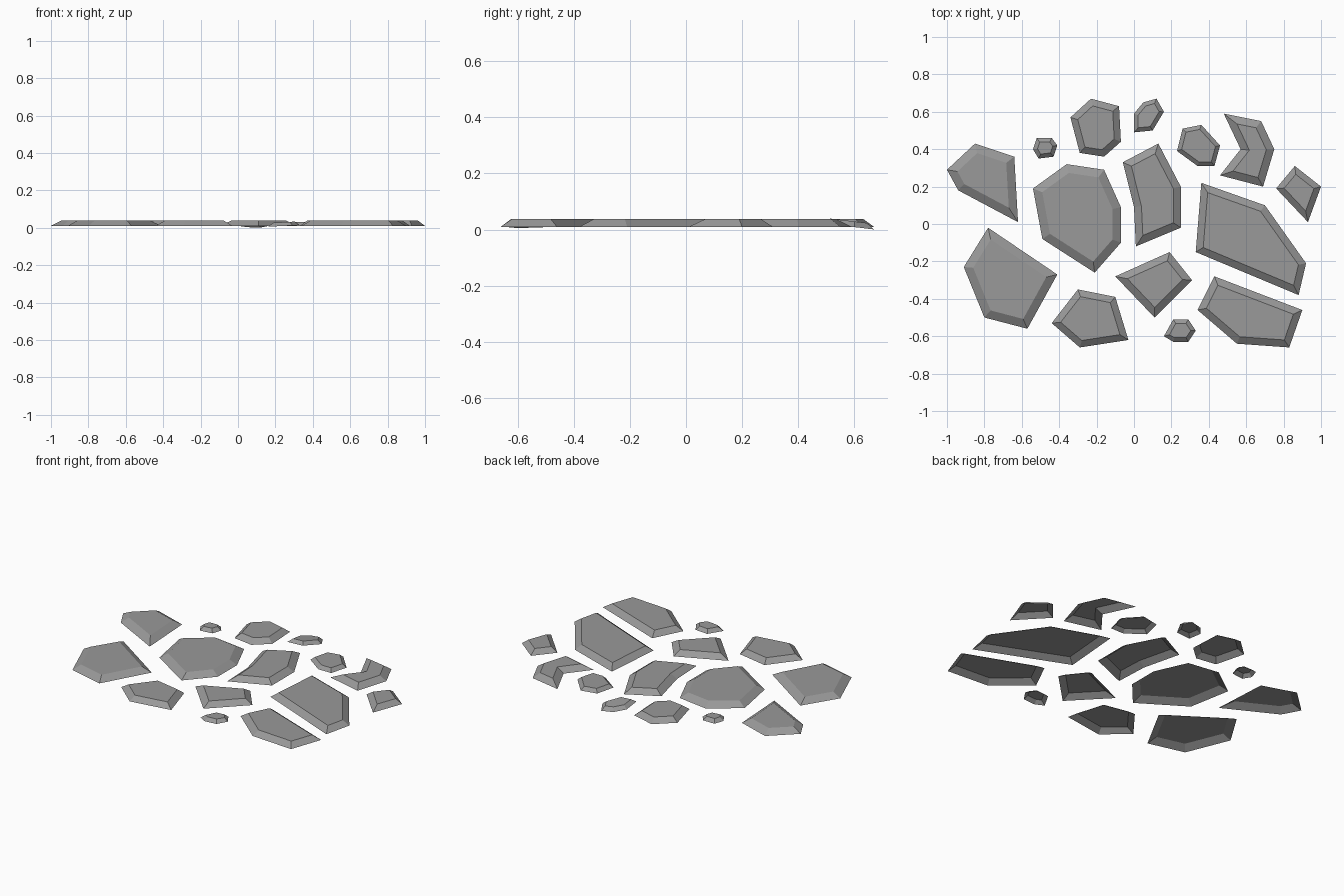
import bpy
import bmesh

cube = bpy.data.objects.get("Cube")
if cube:
    bpy.data.objects.remove(cube, do_unlink=True)

# One plain grey for every stone
GREY = (0.32, 0.32, 0.32, 1.0)
stone_grey = bpy.data.materials.new("stone_grey")
stone_grey.use_nodes = True
stone_grey.diffuse_color = GREY
stone_grey.node_tree.nodes["Principled BSDF"].inputs["Base Color"].default_value = GREY

BASE = 0.01


def stone(name, outline, bevel=0.045, height=0.028, base=BASE, tilt=(0, 0)):
    """Open-bottomed paving stone: an outline inset and raised to a flat top."""
    bm = bmesh.new()
    face = bm.faces.new([bm.verts.new((x, y, base)) for x, y in outline])
    face.normal_update()
    if face.normal.z < 0:
        face.normal_flip()
    centre = face.calc_center_median()
    bmesh.ops.inset_individual(bm, faces=[face], thickness=bevel,
                               depth=height, use_even_offset=True)
    # lean the stone about its centre
    for v in bm.verts:
        v.co.z += tilt[0] * (v.co.x - centre.x) + tilt[1] * (v.co.y - centre.y)
    mesh = bpy.data.meshes.new(name)
    bm.to_mesh(mesh)
    bm.free()
    mesh.materials.append(stone_grey)
    obj = bpy.data.objects.new(name, mesh)
    bpy.context.collection.objects.link(obj)
    return obj


def pebble(name, outline, **options):
    """Small thin stone with a narrow bevel."""
    return stone(name, outline, bevel=0.022, height=0.02, **options)


# Large slabs
stone("back_right_slab",
      [(-1, .29), (-.85, .43), (-.64, .36), (-.62, .01), (-.94, .18)])
stone("right_slab",
      [(-.78, -.02), (-.41, -.27), (-.57, -.56), (-.8, -.5), (-.91, -.23)])
stone("centre_right_slab",
      [(-.54, .19), (-.36, .32), (-.16, .29), (-.07, .09), (-.07, -.1),
       (-.21, -.26), (-.49, -.08)])
stone("centre_slab",
      [(-.06, .33), (.13, .43), (.25, .2), (.25, -.02), (.01, -.12), (0, .09)],
      bevel=0.04)
stone("left_slab",
      [(.36, .22), (.7, .1), (.92, -.21), (.88, -.38), (.33, -.15)],
      bevel=0.038)
stone("front_left_slab",
      [(.43, -.28), (.9, -.46), (.83, -.66), (.55, -.64), (.34, -.46)],
      bevel=0.038)

# Medium stones
stone("front_stone",
      [(.19, -.15), (.31, -.3), (.11, -.5), (-.1, -.28)], bevel=0.038)
stone("front_right_stone",
      [(-.3, -.35), (-.1, -.39), (-.03, -.62), (-.29, -.66), (-.44, -.53)],
      bevel=0.035)
stone("back_stone",
      [(-.23, .67), (-.08, .63), (-.07, .44), (-.16, .36), (-.29, .38),
       (-.34, .57)], bevel=0.035)
stone("back_left_stone",
      [(.48, .59), (.68, .55), (.75, .4), (.69, .2), (.46, .26), (.57, .4)],
      bevel=0.04)
stone("far_left_stone",
      [(.86, .31), (1, .2), (.93, .01), (.76, .19)], bevel=0.032)

# Small pebbles
pebble("middle_left_pebble",
       [(.26, .51), (.36, .53), (.46, .42), (.43, .31), (.34, .31), (.23, .39)])
pebble("front_pebble",
       [(.21, -.51), (.29, -.51), (.33, -.57), (.29, -.63), (.21, -.63),
        (.16, -.6)], tilt=(0.05, 0))
pebble("back_right_pebble",
       [(-.52, .46), (-.44, .46), (-.41, .42), (-.43, .36), (-.51, .35),
        (-.54, .4)])
pebble("back_pebble",
       [(.05, .65), (.12, .67), (.16, .6), (.1, .5), (0, .49), (0, .59)],
       base=0.011, tilt=(0, -0.12))
